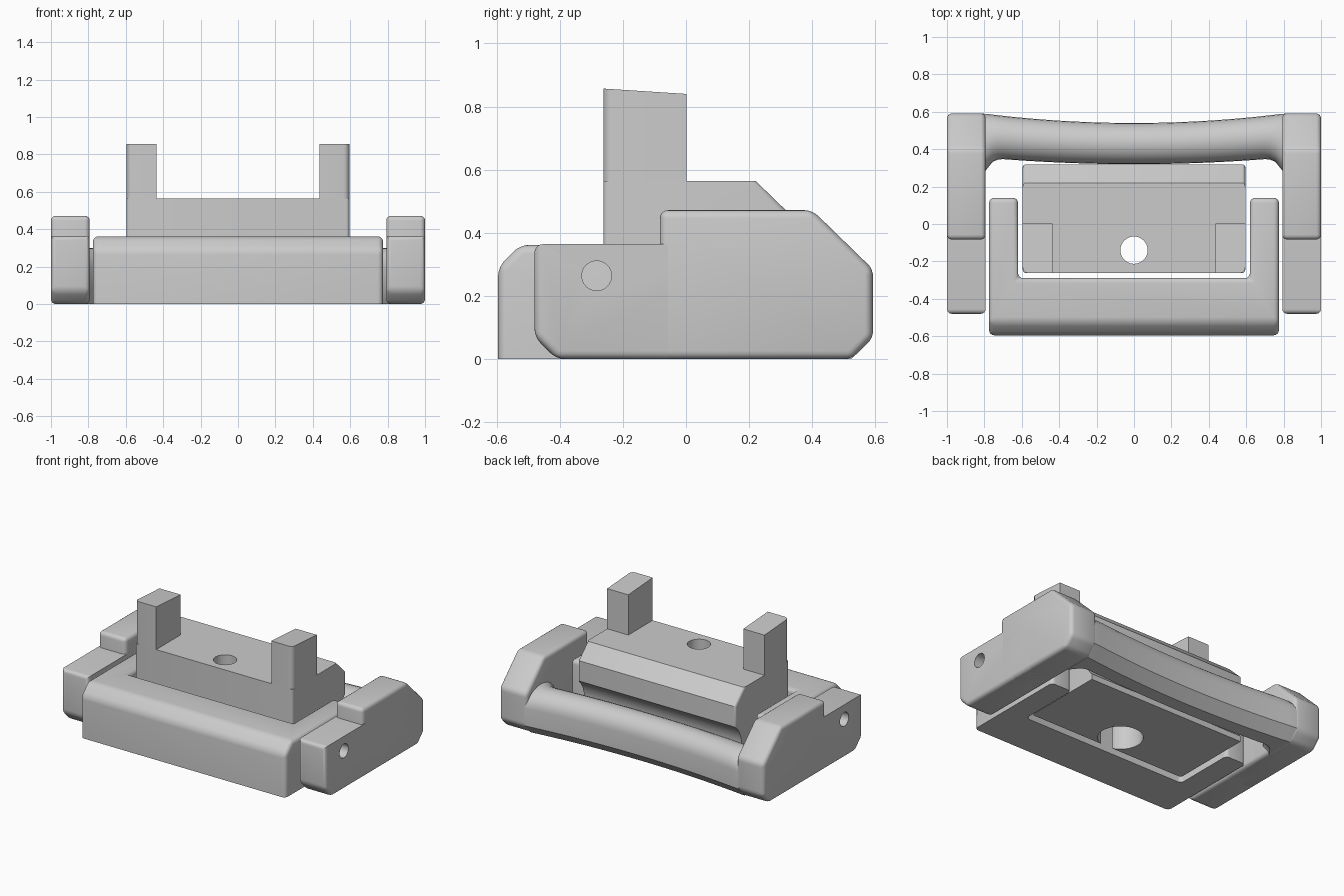
import bpy, bmesh, math
from mathutils import Matrix

if "Cube" in bpy.data.objects:
    bpy.data.objects.remove(bpy.data.objects["Cube"])

grey = bpy.data.materials.new("plain grey")
grey.diffuse_color = (0.6, 0.6, 0.6, 1)
grey.use_nodes = True
grey.node_tree.nodes["Principled BSDF"].inputs["Base Color"].default_value = grey.diffuse_color


def finish(bm, name):
    bmesh.ops.recalc_face_normals(bm, faces=bm.faces)
    me = bpy.data.meshes.new(name)
    bm.to_mesh(me)
    bm.free()
    ob = bpy.data.objects.new(name, me)
    bpy.context.collection.objects.link(ob)
    me.materials.append(grey)
    return ob


def smooth(ob):
    bpy.ops.object.select_all(action='DESELECT')
    ob.select_set(True)
    bpy.context.view_layer.objects.active = ob
    bpy.ops.object.shade_smooth_by_angle(angle=math.radians(32))


def prism(pts, a, b, axis):
    """Extrude a closed profile from a to b along x (points y,z) or z (points x,y)."""
    bm = bmesh.new()
    place = (lambda p, t: (t, *p)) if axis == 'x' else (lambda p, t: (*p, t))
    lo = [bm.verts.new(place(p, a)) for p in pts]
    hi = [bm.verts.new(place(p, b)) for p in pts]
    bm.faces.new(lo)
    bm.faces.new(hi)
    for i in range(len(pts)):
        j = (i + 1) % len(pts)
        bm.faces.new((lo[i], lo[j], hi[j], hi[i]))
    bmesh.ops.recalc_face_normals(bm, faces=bm.faces)
    return bm


def bevel(bm, test, width, segments):
    edges = [e for e in bm.edges if test(*[v.co for v in e.verts])]
    bmesh.ops.bevel(bm, geom=edges, offset=width, segments=segments,
                    profile=0.5, affect='EDGES', clamp_overlap=True)


def cylinder(name, r1, r2, length, matrix):
    bm = bmesh.new()
    bmesh.ops.create_cone(bm, cap_ends=True, segments=40, radius1=r1, radius2=r2,
                          depth=length, matrix=matrix)
    return finish(bm, name)


def cut(ob, cutter):
    cutter.hide_render = True
    cutter.hide_set(True)
    m = ob.modifiers.new("hole", 'BOOLEAN')
    m.object = cutter
    m.solver = 'EXACT'


def arc(cy, cz, r, start, end, n):
    """Points of an arc in the side plane, angles in degrees."""
    ang = [math.radians(start + (end - start) * i / n) for i in range(n + 1)]
    return [(cy + r * math.cos(t), cz + r * math.sin(t)) for t in ang]


ROT_X = Matrix.Rotation(math.pi / 2, 4, 'Y')

# Front frame: U shape open at the back, sloped front top edge, flat underside
X, XI, YF, YI, YB = 0.775, 0.62, -0.595, -0.29, 0.14
bm = prism([(-X, YF), (X, YF), (X, YB), (XI, YB), (XI, YI), (-XI, YI), (-XI, YB), (-X, YB)],
           0, 0.362, 'z')
bevel(bm, lambda a, b: a.z > 0.3 and b.z > 0.3 and a.y < -0.5 and b.y < -0.5, 0.07, 1)
bevel(bm, lambda a, b: max(a.z, b.z) > 0.01, 0.028, 4)
smooth(finish(bm, "front_frame"))

# Centre block: side profile with a sloped back top and a cove for the grip bar
cove = arc(0.43, 0.19, 0.18, 128, 227, 14)
profile = [(-0.262, 0.02), (-0.262, 0.565), (0.22, 0.565), (0.318, 0.47)] + cove + [(0.307, 0.02)]
bm = prism(profile, -0.595, 0.595, 'x')
bevel(bm, lambda a, b: abs(a.x - b.x) < 0.01 and (max(a.y, b.y) < -0.2 or min(a.y, b.y) > 0.21)
      and max(a.z, b.z) > 0.42, 0.03, 4)
block = finish(bm, "centre_block")
cut(block, cylinder("bolt_hole_cutter", 0.073, 0.073, 2, Matrix.Translation((0, -0.14, 0))))
cut(block, cylinder("bolt_recess_cutter", 0.14, 0.14, 0.3, Matrix.Translation((0, -0.13, 0.03))))
smooth(block)

# Upright posts with a gently sloping top
for s, side in ((-1, "left"), (1, "right")):
    bm = prism([(-0.262, 0.55), (-0.262, 0.857), (0.002, 0.84), (0.002, 0.55)],
               s * 0.435, s * 0.595, 'x')
    bevel(bm, lambda a, b: abs(a.x) > 0.5 and abs(b.x) > 0.5 and max(a.y, b.y) < -0.2, 0.03, 4)
    smooth(finish(bm, side + "_post"))

# Handle side arms: tall rear part plus a lower front part with a pivot hole
rear = [(-0.083, 0.0), (0.525, 0.0), (0.592, 0.067), (0.592, 0.285), (0.40, 0.472),
        (-0.083, 0.472)]
front = [(-0.48, 0.07), (-0.41, 0.0), (0.2, 0.0), (0.2, 0.364), (-0.48, 0.364)]
for s, side in ((-1, "left"), (1, "right")):
    bm = prism(rear, s * 0.793, s * 1.0, 'x')
    bevel(bm, lambda a, b: True, 0.026, 4)
    smooth(finish(bm, side + "_handle_arm_rear"))

    bm = prism(front, s * 0.793, s * 1.0, 'x')
    bevel(bm, lambda a, b: max(a.y, b.y) < 0.1 or max(a.z, b.z) < 0.01, 0.026, 4)
    arm = finish(bm, side + "_handle_arm_front")
    at = Matrix.Translation((s * 0.9, -0.283, 0.264)) @ ROT_X
    cut(arm, cylinder(side + "_pivot_hole_cutter", 0.047, 0.047, 0.5, at))
    smooth(arm)

# Grip bar: rounded section swept between the arms, bowed inwards, flared at the ends
bm = bmesh.new()
rings = []
N = 60
for i in range(N + 1):
    x = -0.81 + 1.62 * i / N
    u = min(1, abs(x) / 0.8)
    yo = 0.54 + 0.05 * u * u
    yi = 0.32 + 0.035 * u * u
    d = min(max(0, abs(x) - 0.70), 0.09)
    yi -= 0.09 - math.sqrt(0.09 ** 2 - d ** 2)
    mid, half = (yo + yi) / 2, (yo - yi) / 2
    top = [(mid + (y - 0.43) / 0.11 * half, z) for y, z in arc(0.43, 0.19, 0.11, 0, 180, 12)]
    section = [(yo, 0.07)] + top + [(yi, 0.07), (yi + 0.06, 0.0), (yo - 0.067, 0.0)]
    rings.append([bm.verts.new((x, y, z)) for y, z in section])
for a, b in zip(rings, rings[1:]):
    for k in range(len(a)):
        m = (k + 1) % len(a)
        bm.faces.new((a[k], a[m], b[m], b[k]))
bm.faces.new(rings[0])
bm.faces.new(rings[-1])
smooth(finish(bm, "grip_bar"))
